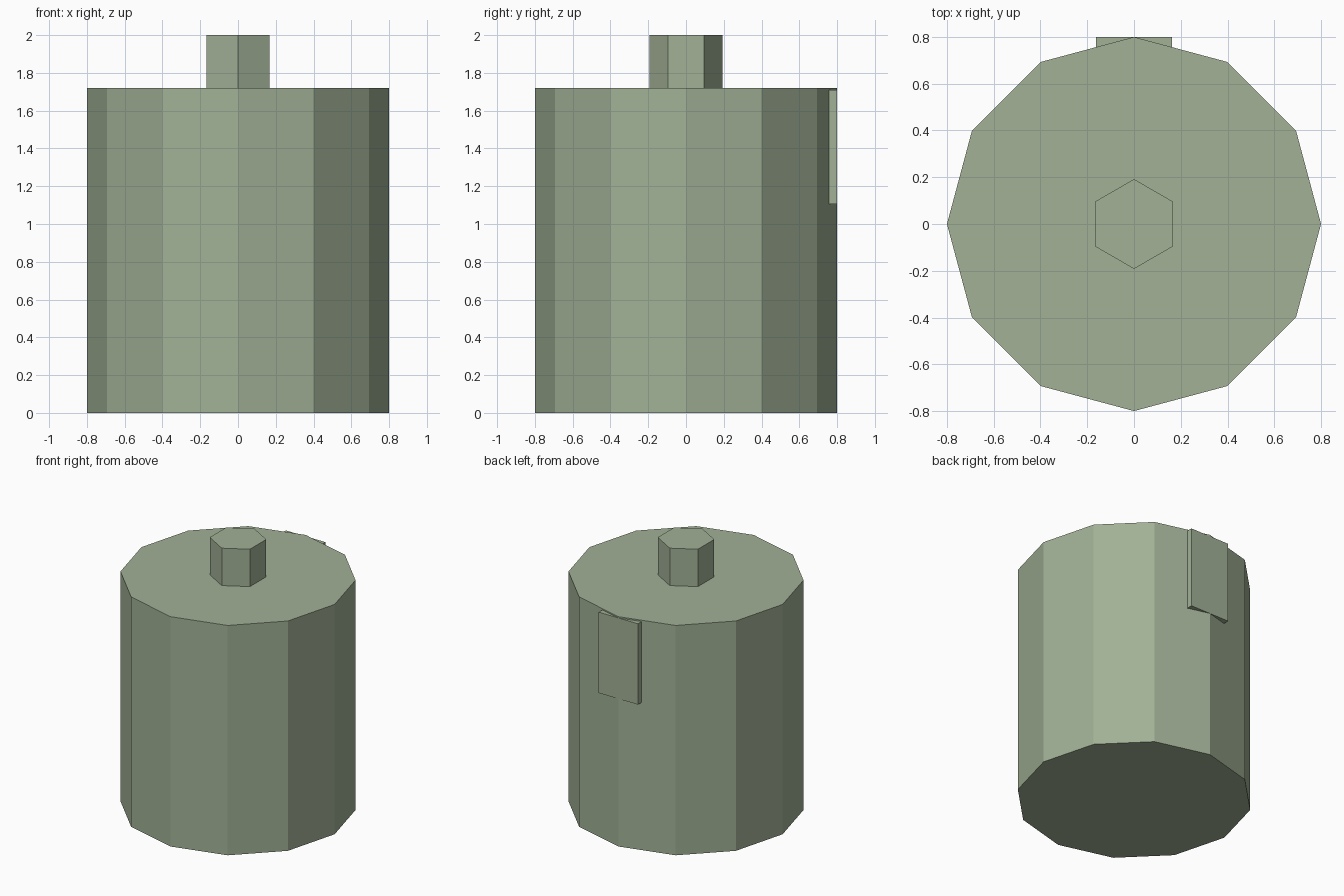
import bpy
import math

if "Cube" in bpy.data.objects:
    bpy.data.objects.remove(bpy.data.objects["Cube"])

# One muted sage green for every part
green = bpy.data.materials.new("sage_green")
green.diffuse_color = (0.36, 0.44, 0.305, 1.0)
green.use_nodes = True
green.node_tree.nodes["Principled BSDF"].inputs["Base Color"].default_value = green.diffuse_color


def finish(name):
    obj = bpy.context.object
    obj.name = name
    obj.data.materials.append(green)
    return obj


def prism(name, sides, radius, z0, z1):
    """Flat-sided upright cylinder with a corner on the y axis."""
    bpy.ops.mesh.primitive_cylinder_add(
        vertices=sides, radius=radius, depth=z1 - z0,
        location=(0, 0, (z0 + z1) / 2))
    return finish(name)


def box(name, low, high):
    bpy.ops.mesh.primitive_cube_add(
        size=1, location=[(a + b) / 2 for a, b in zip(low, high)])
    bpy.context.object.scale = [b - a for a, b in zip(low, high)]
    bpy.ops.object.transform_apply(location=False, rotation=False, scale=True)
    return finish(name)


BODY_TOP = 1.72

# Twelve-sided body
prism("body", 12, 0.80, 0.0, BODY_TOP)

# Hexagonal knob on the top
prism("top_knob", 6, 0.192, BODY_TOP, 2.0)

# Flat plate let into the upper back
box("back_plate", (-0.163, 0.74, 1.105), (0.163, 0.80, 1.71))
